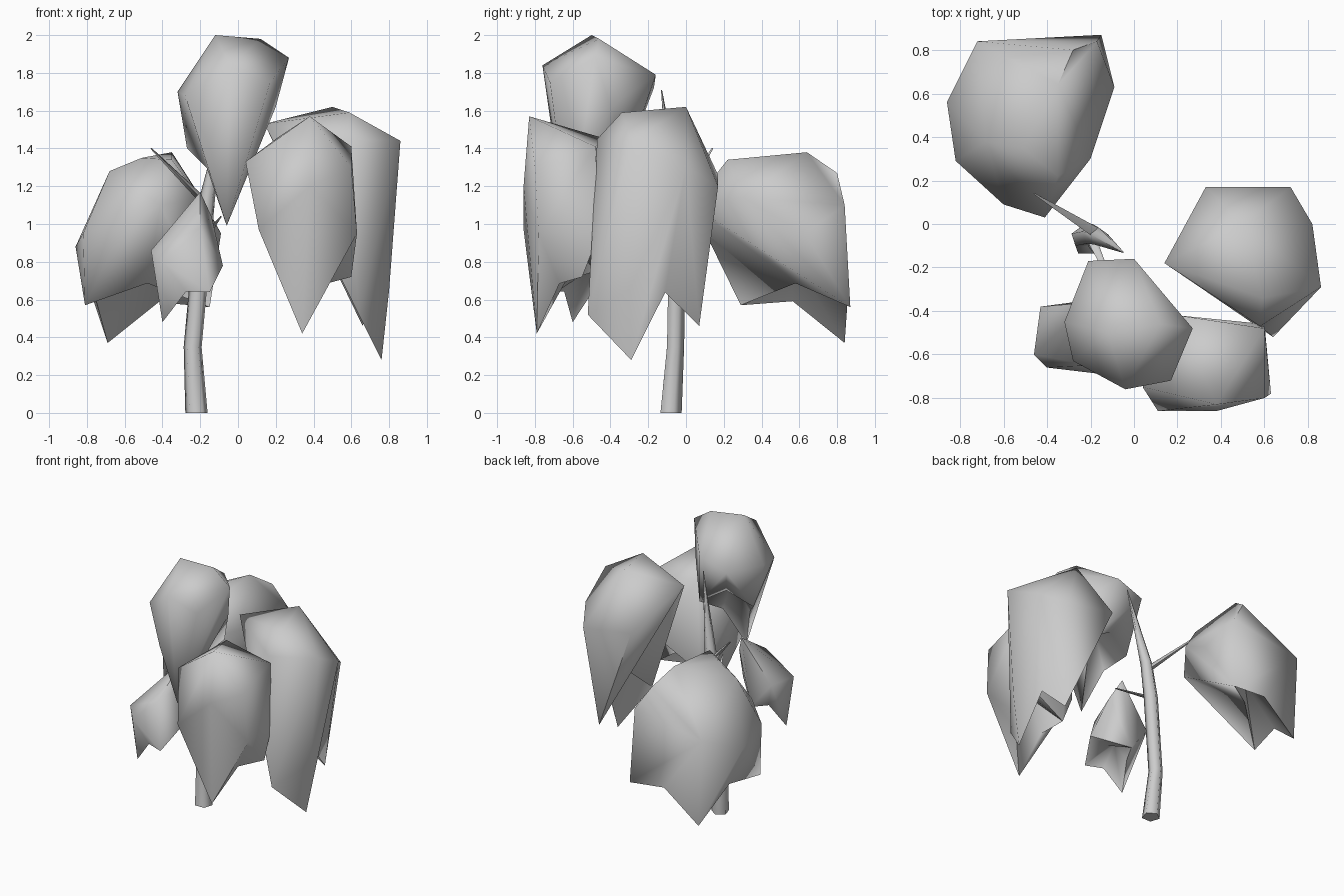
import bpy, bmesh, math
from mathutils import Vector

if "Cube" in bpy.data.objects:
    bpy.data.objects.remove(bpy.data.objects["Cube"])


def finish(bm, name, angle):
    bmesh.ops.recalc_face_normals(bm, faces=bm.faces[:])
    me = bpy.data.meshes.new(name)
    bm.to_mesh(me)
    bm.free()
    ob = bpy.data.objects.new(name, me)
    bpy.context.collection.objects.link(ob)
    bpy.ops.object.select_all(action='DESELECT')
    ob.select_set(True)
    bpy.context.view_layer.objects.active = ob
    bpy.ops.object.shade_smooth_by_angle(angle=math.radians(angle))
    return ob


# Drooping leaf clump: faceted dome, three hanging tips, hollow underside
def clump(name, body, tips, notch=0.15):
    bm = bmesh.new()
    for p in body + tips:
        bm.verts.new(p)
    tips = [Vector(t) for t in tips]
    height = max(p[2] for p in body) - min(t.z for t in tips)
    mid = sum((Vector(p) for p in body), Vector()) / len(body)

    def is_tip(v):
        return any((v.co - t).length < 1e-4 for t in tips)

    bmesh.ops.convex_hull(bm, input=bm.verts[:])
    bmesh.ops.delete(bm, geom=[v for v in bm.verts if not v.link_faces], context='VERTS')
    bm.normal_update()
    under = [f for f in bm.faces if all(is_tip(v) for v in f.verts)]
    if not under:
        under = [f for f in bm.faces
                 if f.normal.z < -0.3 and sum(is_tip(v) for v in f.verts) > 1]
    base = sum((t for t in tips), Vector()) / 3
    bmesh.ops.delete(bm, geom=under, context='FACES')
    # notches between the tips
    rim = [e for e in bm.edges if e.is_boundary and all(is_tip(v) for v in e.verts)]
    mids = [(e.verts[0].co + e.verts[1].co) / 2 for e in rim]
    bmesh.ops.subdivide_edges(bm, edges=rim, cuts=1)
    for v in bm.verts:
        if any((v.co - m).length < 1e-4 for m in mids):
            v.co.z += notch * height
    peak = bm.verts.new(base.lerp(mid, 0.55))
    for e in [e for e in bm.edges if e.is_boundary]:
        bm.faces.new((e.verts[0], e.verts[1], peak))
    bmesh.ops.triangulate(bm, faces=bm.faces[:])
    return finish(bm, name, 75)


# Tapering stem through (x, y, z, radius) points
def stem(name, path, sides=5):
    bm = bmesh.new()
    rings = []
    for i, (x, y, z, r) in enumerate(path):
        a = Vector(path[max(i - 1, 0)][:3])
        b = Vector(path[min(i + 1, len(path) - 1)][:3])
        rot = Vector((0, 0, 1)).rotation_difference(b - a)
        if i == 0:
            rot.identity()
        rings.append([bm.verts.new(Vector((x, y, z)) + rot @ Vector(
            (r * math.cos(2 * math.pi * k / sides + math.pi / 2),
             r * math.sin(2 * math.pi * k / sides + math.pi / 2), 0)))
            for k in range(sides)])
    for lo, hi in zip(rings, rings[1:]):
        for k in range(sides):
            j = (k + 1) % sides
            bm.faces.new((lo[k], lo[j], hi[j], hi[k]))
    bm.faces.new(rings[0])
    bm.faces.new(rings[-1])
    return finish(bm, name, 80)


# Trunk and two twigs
stem("trunk", [(-.22, -.085, 0, .062), (-.24, -.06, .35, .05), (-.19, -.05, .9, .05),
               (-.16, -.06, 1.15, .042), (-.05, -.13, 1.71, .003)])
stem("back_twig", [(-.16, -.05, 1.1, .03), (-.46, .14, 1.40, .004)], 4)
stem("front_twig", [(-.2, -.06, .9, .025), (-.09, -.3, 1.04, .004)], 4)

# Leaf clumps
clump("top_leaves",
      [(-.12, -.5, 2), (.12, -.46, 1.98), (.27, -.48, 1.88), (0, -.16, 1.79),
       (-.21, -.17, 1.72), (-.32, -.45, 1.7), (-.28, -.63, 1.68), (-.04, -.76, 1.84),
       (.17, -.72, 1.75), (.2, -.4, 1.62), (-.15, -.7, 1.42)],
      [(-.06, -.62, .99), (.1, -.3, 1.38), (-.27, -.4, 1.4)], 0.1)
clump("back_leaves",
      [(-.51, .35, 1.35), (-.68, .38, 1.28), (-.35, .64, 1.38), (-.35, .22, 1.34),
       (-.41, .03, 1.1), (-.6, .09, 1.0), (-.82, .29, .95), (-.86, .56, .88),
       (-.72, .84, 1.0), (-.17, .84, 1.1), (-.09, .63, .95), (-.2, .3, 1.14),
       (-.28, .8, 1.27)],
      [(-.69, .84, .37), (-.81, .29, .57), (-.15, .87, .56)], 0.12)
clump("right_leaves",
      [(.14, -.18, 1.53), (.5, 0, 1.62), (.59, -.34, 1.59), (.58, -.47, 1.45),
       (.86, -.29, 1.44), (.82, 0, 1.3), (.72, .17, 1.2), (.33, .17, 1.26),
       (.46, -.1, .98), (.6, -.48, 1.0), (.8, -.3, .65), (.36, -.32, 1.17)],
      [(.76, -.29, .28), (.64, -.52, .52), (.66, .07, .46)], 0.2)
clump("front_leaves",
      [(.38, -.83, 1.57), (.04, -.75, 1.33), (.11, -.86, .97), (.63, -.78, .95),
       (.6, -.48, 1.41), (.2, -.42, 1.45), (.6, -.46, .95), (.12, -.5, .97),
       (.6, -.8, 1.3), (.38, -.86, 1.2)],
      [(.34, -.79, .42), (.6, -.55, .72), (.22, -.48, .75)], 0.1)
clump("small_leaves",
      [(-.2, -.36, 1.17), (-.46, -.6, .86), (-.43, -.38, .87), (-.14, -.42, 1.04),
       (-.08, -.55, .78), (-.2, -.65, .98), (-.4, -.66, .8)],
      [(-.4, -.6, .48), (-.15, -.69, .64), (-.28, -.36, .68)], 0.12)
